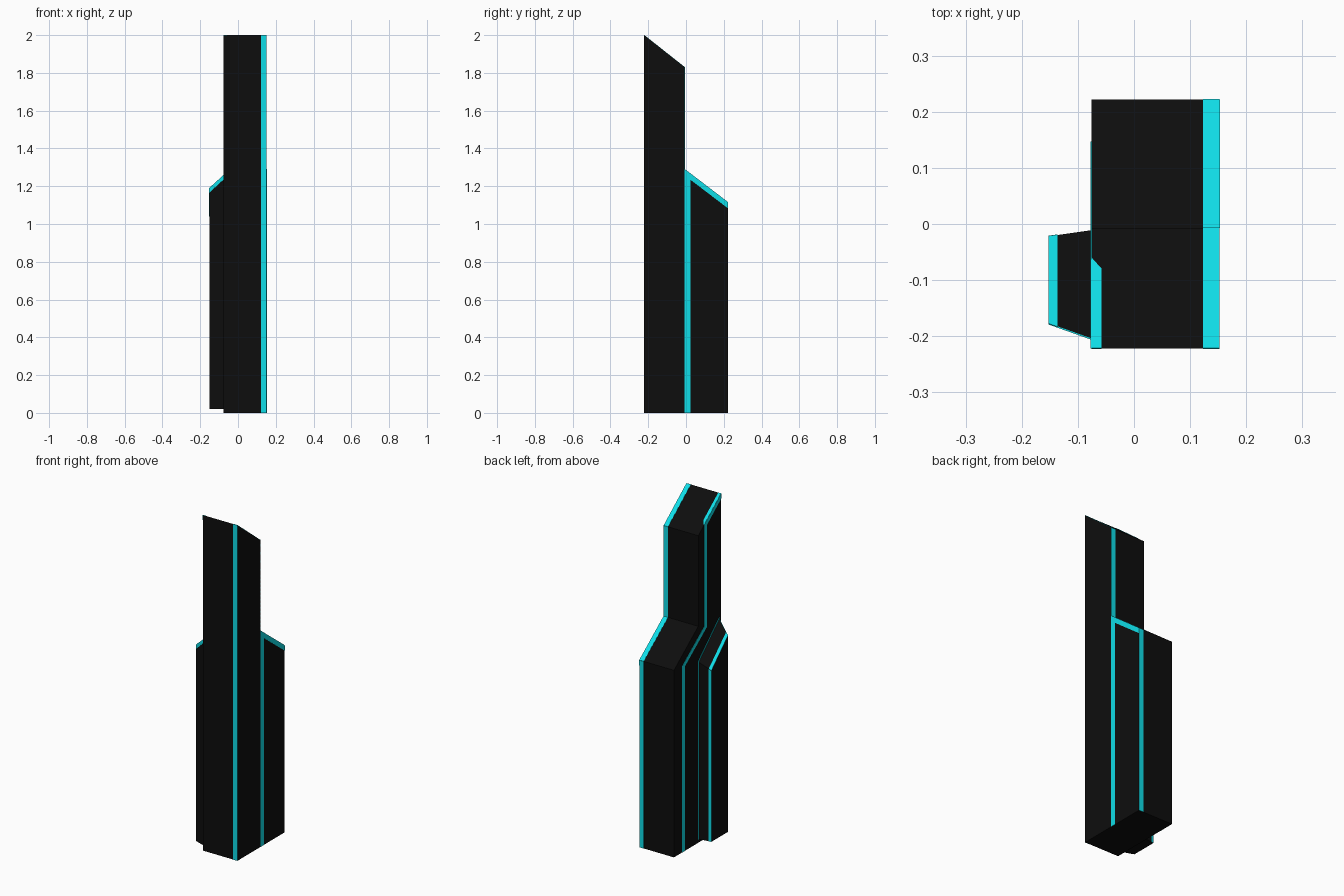
import bpy, bmesh
from mathutils import Vector
from mathutils.geometry import normal

if "Cube" in bpy.data.objects:
    bpy.data.objects.remove(bpy.data.objects["Cube"])


def material(name, rgb):
    m = bpy.data.materials.new(name)
    m.diffuse_color = (*rgb, 1)
    m.use_nodes = True
    m.node_tree.nodes["Principled BSDF"].inputs["Base Color"].default_value = m.diffuse_color
    return m


BLACK = material("black panel", (0.004, 0.004, 0.004))
CYAN = material("cyan trim", (0.005, 0.75, 0.83))


def solid(name, ring_a, ring_b, mat):
    """Closed solid between two matching outlines."""
    bm = bmesh.new()
    a = [bm.verts.new(p) for p in ring_a]
    b = [bm.verts.new(p) for p in ring_b]
    bm.faces.new(a)
    bm.faces.new(b[::-1])
    for i in range(len(a)):
        j = (i + 1) % len(a)
        bm.faces.new((a[i], b[i], b[j], a[j]))
    bmesh.ops.recalc_face_normals(bm, faces=bm.faces)
    me = bpy.data.meshes.new(name)
    bm.to_mesh(me)
    bm.free()
    me.materials.append(mat)
    bpy.context.collection.objects.link(bpy.data.objects.new(name, me))


def trim(name, pts):
    """Thin cyan plate straddling the surface it lies on."""
    pts = [Vector(p) for p in pts]
    n = normal(pts[:3]) * 0.0012
    solid(name, [p - n for p in pts], [p + n for p in pts], CYAN)


def on_x(x, yz):
    return [(x, y, z) for y, z in yz]


XL, XR = -0.076, 0.152          # main tower sides
YF, YM, YB = -0.222, -0.007, 0.222   # front, step, back
XS = XR - 0.029                 # inner edge of the right-hand trim

# Main tower: tall front half and lower rear half, each with a sloping roof
tower = [(YF, 0), (YB, 0), (YB, 1.115), (YM, 1.29), (YM, 1.83), (YF, 2.0)]
solid("stepped_tower", on_x(XL, tower), on_x(XR, tower), BLACK)

# Trim running over the tower's right edge: front, roofs, step and back
edge = [(YF, 0), (YF, 2.0), (YM, 1.83), (YM, 1.29), (YB, 1.115), (YB, 0)]
for i in range(5):
    (y0, z0), (y1, z1) = edge[i], edge[i + 1]
    trim(f"right_edge_trim_{i}",
         [(XS, y0, z0), (XR, y0, z0), (XR, y1, z1), (XS, y1, z1)])

# Right face of the rear half: vertical strip and strip under the roof
trim("right_face_trim", on_x(XR, [
    (YM, 0), (0.025, 0), (0.025, 1.233), (YB, 1.083), (YB, 1.115), (YM, 1.29)]))

# Left roof edge trim with a mitred end
roof = lambda y: 2.0 + (y - YF) * (1.83 - 2.0) / (YM - YF)
trim("left_roof_trim", [(x, y, roof(y)) for x, y in
     [(XL, YF), (XL + 0.018, YF), (XL + 0.018, -0.08), (XL, -0.06)]])

# Left face line that follows the stepped outline
outer = [(YF, 2.0), (-0.062, roof(-0.062)), (-0.062, 1.268), (0.147, 1.11), (0.147, 0)]
inner = [(YF, 1.97), (-0.086, roof(-0.086) - 0.03), (-0.086, 1.255), (0.12, 1.1), (0.12, 0)]
for i in range(4):
    trim(f"left_face_trim_{i}",
         on_x(XL, [outer[i], outer[i + 1], inner[i + 1], inner[i]]))

# Low side annex tapering outward, with a roof falling to the back and outside
XO = -0.152
base_z = 0.02
foot = [(XL, -0.205), (XO, -0.178), (XO, -0.022), (XL, -0.011)]
tops = [1.26, 1.19, 1.04, 1.075]
low = [(x, y, base_z) for x, y in foot]
top = [(x, y, z) for (x, y), z in zip(foot, tops)]
solid("side_annex", low, top, BLACK)

# Annex trim: outer roof edge, outer back edge and front roof edge
L, T = [Vector(p) for p in low], [Vector(p) for p in top]
f = 0.21
trim("annex_roof_trim", [T[1], T[2], T[2].lerp(T[3], f), T[1].lerp(T[0], f)])
trim("annex_back_trim", [L[2], T[2], T[2].lerp(T[3], f), L[2].lerp(L[3], f)])
drop = Vector((0, 0, -0.025))
trim("annex_front_trim", [T[0], T[1], T[1] + drop, T[0] + drop])

# Fine line on the tower where the annex meets it
trim("annex_joint_upright", on_x(XL, [
    (-0.011, base_z), (-0.003, base_z), (-0.003, 1.08), (-0.011, 1.075)]))
trim("annex_joint_slope", on_x(XL, [
    (-0.205, 1.26), (-0.011, 1.075), (-0.003, 1.08), (-0.205, 1.271)]))
